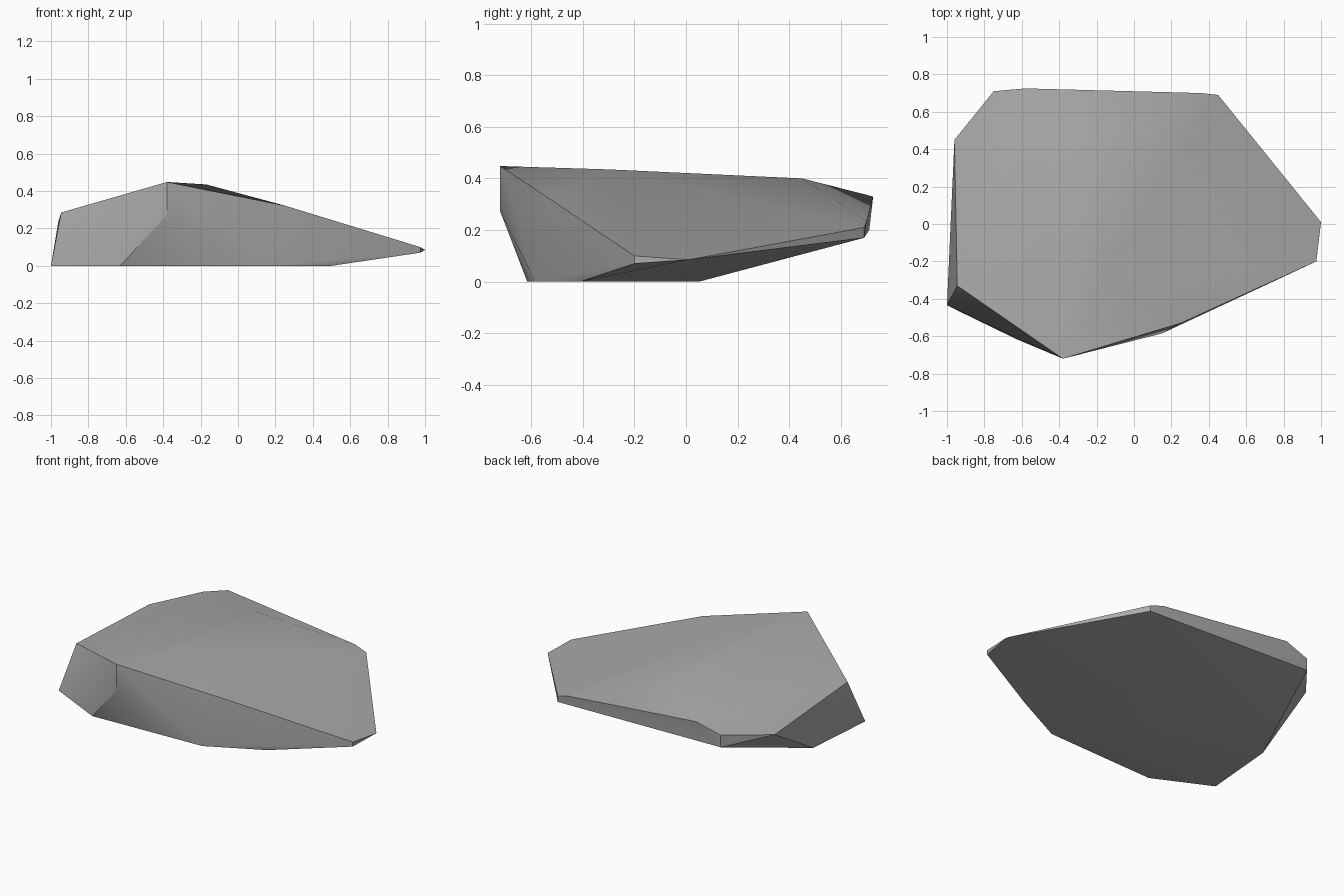
import bpy
import bmesh
import math

cube = bpy.data.objects.get("Cube")
if cube:
    bpy.data.objects.remove(cube, do_unlink=True)

# Stone colour
stone = bpy.data.materials.new("stone_grey")
stone.use_nodes = True
grey = (0.4, 0.4, 0.4, 1)
stone.diffuse_color = grey
bsdf = stone.node_tree.nodes["Principled BSDF"]
bsdf.inputs["Base Color"].default_value = grey
bsdf.inputs["Roughness"].default_value = 0.9

# Flat footprint that rests on the ground
footprint = [(0.5, -0.41), (0.15, -0.585), (-0.63, -0.615), (-1, -0.435), (-0.96, 0.05)]
# Chipped rim, with upper and lower corners
rim = [(1, 0.01, 0.085), (0.975, -0.2, 0.1), (0.975, -0.2, 0.07),
       (0.45, 0.69, 0.21), (0.45, 0.69, 0.17), (0.36, 0.7, 0.235),
       (-0.58, 0.725, 0.33), (-0.75, 0.71, 0.28), (-0.75, 0.71, 0.2),
       (-0.96, 0.45, 0.24), (-0.945, -0.33, 0.285)]
# Front corner and the ridge running back from it
ridge = [(-0.38, -0.72, 0.448), (-0.38, -0.72, 0.273), (0.25, -0.53, 0.322),
         (-0.17, -0.3, 0.435), (-0.2, 0.45, 0.4)]

# The boulder is the tight skin around those corners
bm = bmesh.new()
for p in [(x, y, 0) for x, y in footprint] + rim + ridge:
    bm.verts.new(p)
bmesh.ops.convex_hull(bm, input=bm.verts[:])
loose = [v for v in bm.verts if not v.link_faces]
bmesh.ops.delete(bm, geom=loose, context='VERTS')
bmesh.ops.dissolve_limit(bm, angle_limit=math.radians(1),
                         verts=bm.verts[:], edges=bm.edges[:])
bmesh.ops.recalc_face_normals(bm, faces=bm.faces[:])

mesh = bpy.data.meshes.new("boulder")
bm.to_mesh(mesh)
bm.free()
mesh.materials.append(stone)
boulder = bpy.data.objects.new("boulder", mesh)
bpy.context.collection.objects.link(boulder)

# Soft ridge, crisp chipped edges
bpy.ops.object.select_all(action='DESELECT')
boulder.select_set(True)
bpy.context.view_layer.objects.active = boulder
bpy.ops.object.shade_smooth_by_angle(angle=math.radians(30))
